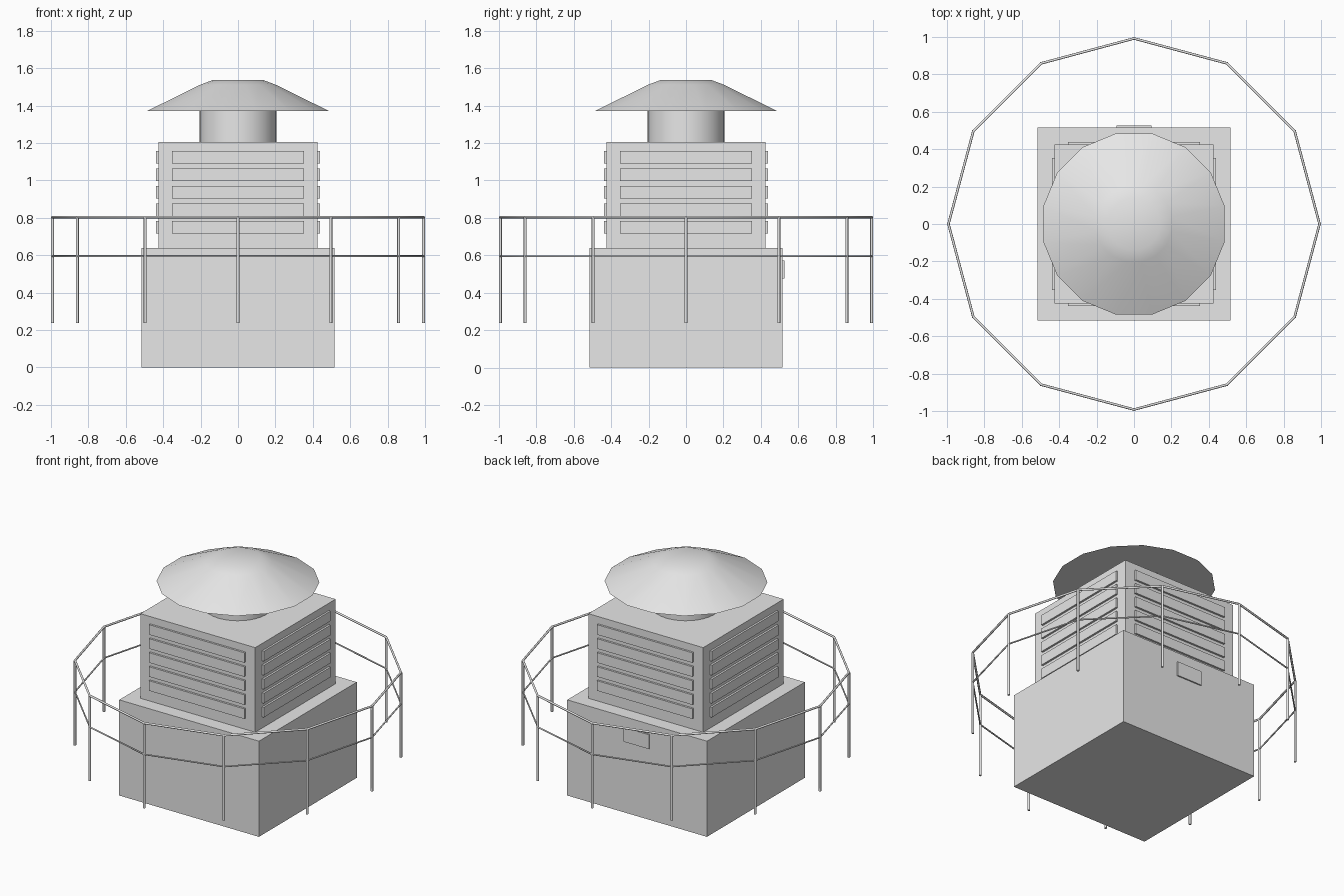
import bpy, bmesh, math
from mathutils import Matrix

cube = bpy.data.objects.get("Cube")
if cube:
    bpy.data.objects.remove(cube, do_unlink=True)

grey = bpy.data.materials.new("light_grey")
grey.use_nodes = True
colour = (0.8, 0.8, 0.8, 1)
grey.diffuse_color = colour
grey.node_tree.nodes["Principled BSDF"].inputs["Base Color"].default_value = colour


def finish(obj, name, smooth=False):
    obj.name = obj.data.name = name
    obj.data.materials.clear()
    obj.data.materials.append(grey)
    if smooth:
        bpy.ops.object.select_all(action="DESELECT")
        obj.select_set(True)
        bpy.context.view_layer.objects.active = obj
        bpy.ops.object.shade_smooth_by_angle(angle=math.radians(50))
    return obj


def box(name, low, high, turn=0):
    """Box between two corners, turned about the vertical axis."""
    mesh = bpy.data.meshes.new(name)
    bm = bmesh.new()
    bmesh.ops.create_cube(bm, size=1)
    size = [h - l for l, h in zip(low, high)]
    centre = [(h + l) / 2 for l, h in zip(low, high)]
    bm.transform(Matrix.Rotation(turn, 4, "Z") @ Matrix.Translation(centre)
                 @ Matrix.Diagonal((*size, 1)))
    bm.to_mesh(mesh)
    bm.free()
    obj = bpy.data.objects.new(name, mesh)
    bpy.context.collection.objects.link(obj)
    return finish(obj, name)


def cylinder(name, radius, bottom, top, x=0, y=0, sides=32):
    bpy.ops.mesh.primitive_cylinder_add(vertices=sides, radius=radius, depth=top - bottom,
                                        location=(x, y, (top + bottom) / 2))
    return finish(bpy.context.object, name, True)


def lathe(name, profile, sides):
    """Closed round solid from a radius/height profile."""
    bm = bmesh.new()
    rings = []
    for r, z in profile:
        angles = [math.tau * (i + 0.5) / sides for i in range(sides)]
        rings.append([bm.verts.new((r * math.cos(a), r * math.sin(a), z)) for a in angles])
    bm.faces.new(rings[0][::-1])
    for lower, upper in zip(rings, rings[1:]):
        for i in range(sides):
            j = (i + 1) % sides
            bm.faces.new((lower[i], lower[j], upper[j], upper[i]))
    bm.faces.new(rings[-1])
    mesh = bpy.data.meshes.new(name)
    bm.to_mesh(mesh)
    bm.free()
    obj = bpy.data.objects.new(name, mesh)
    bpy.context.collection.objects.link(obj)
    return finish(obj, name, True)


# Base block with a small plate on its back
box("base_block", (-0.517, -0.517, 0), (0.517, 0.517, 0.64))
box("back_plate", (-0.093, 0.51, 0.477), (0.093, 0.526, 0.573))

# Louvred housing
box("vent_housing", (-0.425, -0.425, 0.64), (0.425, 0.425, 1.206))
for side in range(4):
    for row in range(5):
        z = 0.715 + row * 0.0938
        box(f"louvre_{side}_{row}", (-0.353, -0.438, z), (0.353, -0.42, z + 0.067),
            side * math.pi / 2)

# Chimney neck and conical cap
cylinder("vent_neck", 0.207, 1.2, 1.38)
lathe("vent_cap", [(0.494, 1.372), (0.207, 1.511), (0.14, 1.536)], 16)

# Twelve-sided railing
rail_radius = 0.992
for name, z, thickness in (("top_rail", 0.804, 0.007), ("middle_rail", 0.595, 0.005)):
    bpy.ops.mesh.primitive_torus_add(major_segments=12, minor_segments=8, location=(0, 0, z),
                                     major_radius=rail_radius, minor_radius=thickness)
    finish(bpy.context.object, name, True)
for i in range(12):
    a = math.tau * i / 12
    cylinder(f"railing_post_{i}", 0.008, 0.237, 0.804,
             rail_radius * math.cos(a), rail_radius * math.sin(a), 8)
